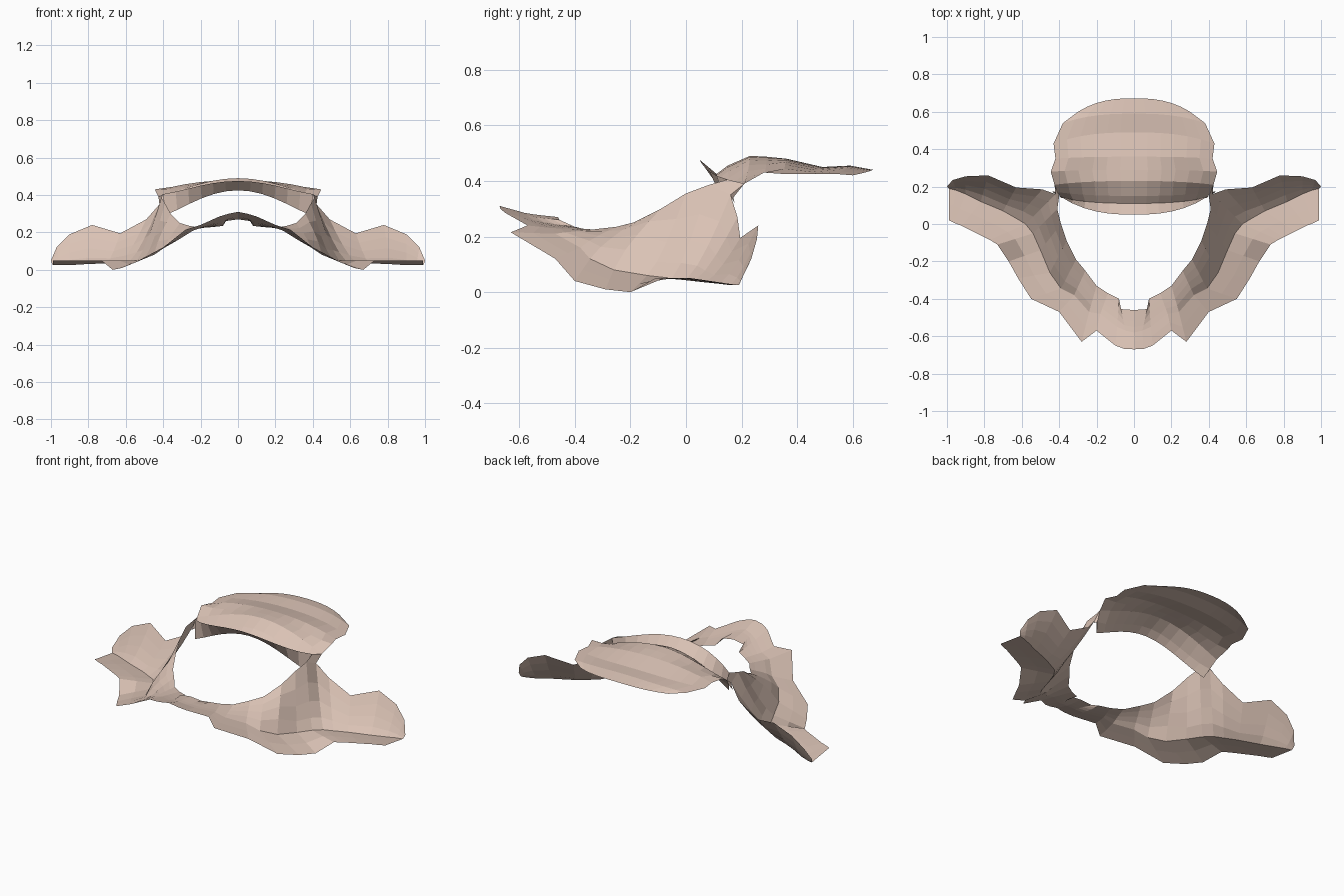
import bpy
import bmesh
from mathutils import Vector

if "Cube" in bpy.data.objects:
    bpy.data.objects.remove(bpy.data.objects["Cube"], do_unlink=True)

# Single warm beige cloth colour
cloth = bpy.data.materials.new("warm beige cloth")
cloth.use_nodes = True
colour = (0.70, 0.54, 0.46, 1)
cloth.diffuse_color = colour
cloth.node_tree.nodes["Principled BSDF"].inputs["Base Color"].default_value = colour


def sheet(name, rows):
    """Skin a grid of points into an open sheet and mirror it across x."""
    mesh = bpy.data.meshes.new(name)
    bm = bmesh.new()
    grid = [[bm.verts.new(point) for point in row] for row in rows]
    for near, far in zip(grid, grid[1:]):
        for a, b, c, d in zip(near, far, far[1:], near[1:]):
            bm.faces.new((a, b, c, d))
    bm.to_mesh(mesh)
    bm.free()
    mesh.materials.append(cloth)
    part = bpy.data.objects.new(name, mesh)
    bpy.context.collection.objects.link(part)
    mirror = part.modifiers.new("Mirror", "MIRROR")
    mirror.use_axis[0] = True
    mirror.use_clip = True
    mirror.merge_threshold = 0.002


def drape(section, power, floor_steps=2, wall_steps=4):
    """Cross-section: floor to the crease, then a wall bowed by the power."""
    outer, crease, top = [Vector(point) for point in section]
    row = [outer.lerp(crease, k / floor_steps) for k in range(floor_steps)]
    for k in range(wall_steps + 1):
        u = k / wall_steps
        point = crease.lerp(top, u)
        point.z = crease.z + (top.z - crease.z) * u ** power
        row.append(point)
    return row


# Front bib, from the centre line round to the rounded front of the shoulder
bib_sections = [
    ((0, -.67, .31), (0, -.58, .285), (0, -.46, .27)),
    ((.05, -.668, .3), (.045, -.57, .275), (.07, -.455, .26)),
    ((.1, -.65, .285), (.09, -.55, .26), (.08, -.4, .235)),
    ((.2, -.57, .24), (.18, -.48, .23), (.14, -.37, .228)),
    ((.28, -.63, .215), (.24, -.47, .21), (.2, -.33, .225)),
    ((.4, -.47, .12), (.32, -.38, .16), (.26, -.25, .235)),
    ((.55, -.4, .04), (.39, -.345, .12), (.31, -.19, .25)),
    ((.62, -.29, .01), (.45, -.26, .08), (.36, -.09, .3)),
]
# Neck side, then the wing with its raised rear wall
wing_sections = [
    ((.67, -.2, 0), (.5, -.14, .06), (.39, 0, .355)),
    ((.73, -.11, .05), (.54, -.05, .05), (.41, .08, .385)),
    ((.77, -.085, .05), (.58, 0, .045), (.42, .16, .35)),
    ((.8, -.07, .05), (.63, .03, .04), (.49, .185, .27)),
    ((.86, -.04, .05), (.7, .07, .035), (.63, .195, .195)),
    ((.92, -.01, .05), (.82, .12, .03), (.78, .26, .24)),
    ((.96, .005, .05), (.9, .16, .025), (.9, .255, .19)),
    ((.98, .015, .05), (.95, .18, .025), (.97, .235, .12)),
    ((.99, .02, .05), (.99, .19, .025), (1, .2, .05)),
]
sheet("draped_collar", [drape(s, 0.8) for s in bib_sections]
      + [drape(s, 1.3) for s in wing_sections])

# Hood rows from lip to hem: centre depth and height, mid height, side point
hood_rows = [
    (.05, .475, .43, (.4, .15, .405)),
    (.11, .425, .345, (.39, .14, .29)),
    (.15, .455, .375, (.41, .17, .34)),
    (.23, .49, .43, (.425, .21, .39)),
    (.29, .487, .44, (.445, .28, .43)),
    (.36, .48, .455, (.42, .35, .425)),
    (.49, .45, .437, (.43, .43, .425)),
    (.59, .455, .44, (.38, .54, .425)),
    (.672, .44, .43, (.3, .6, .42)),
]


def arch(depth, height, mid, side, steps=6):
    """Even curve from the side point, through the mid height, to the centre."""
    fall, mid_fall = side[2] - height, mid - height
    row = []
    for k in range(steps, -1, -1):
        t = k / steps
        bend = (4 * mid_fall - fall) * t ** 2 + (2 * fall - 4 * mid_fall) * t ** 4
        y = depth + (side[1] - depth) * t ** 2.6
        row.append((side[0] * t, y, height + bend))
    return row


sheet("raised_hood", [arch(*r) for r in hood_rows])

# Band joining the neck of the collar to the side of the hood
sheet("neck_band", [
    [(.44, .175, .32), (.41, .17, .34)],
    [(.42, .16, .35), (.425, .21, .39)],
    [(.41, .08, .385), (.4, .15, .405)],
])
